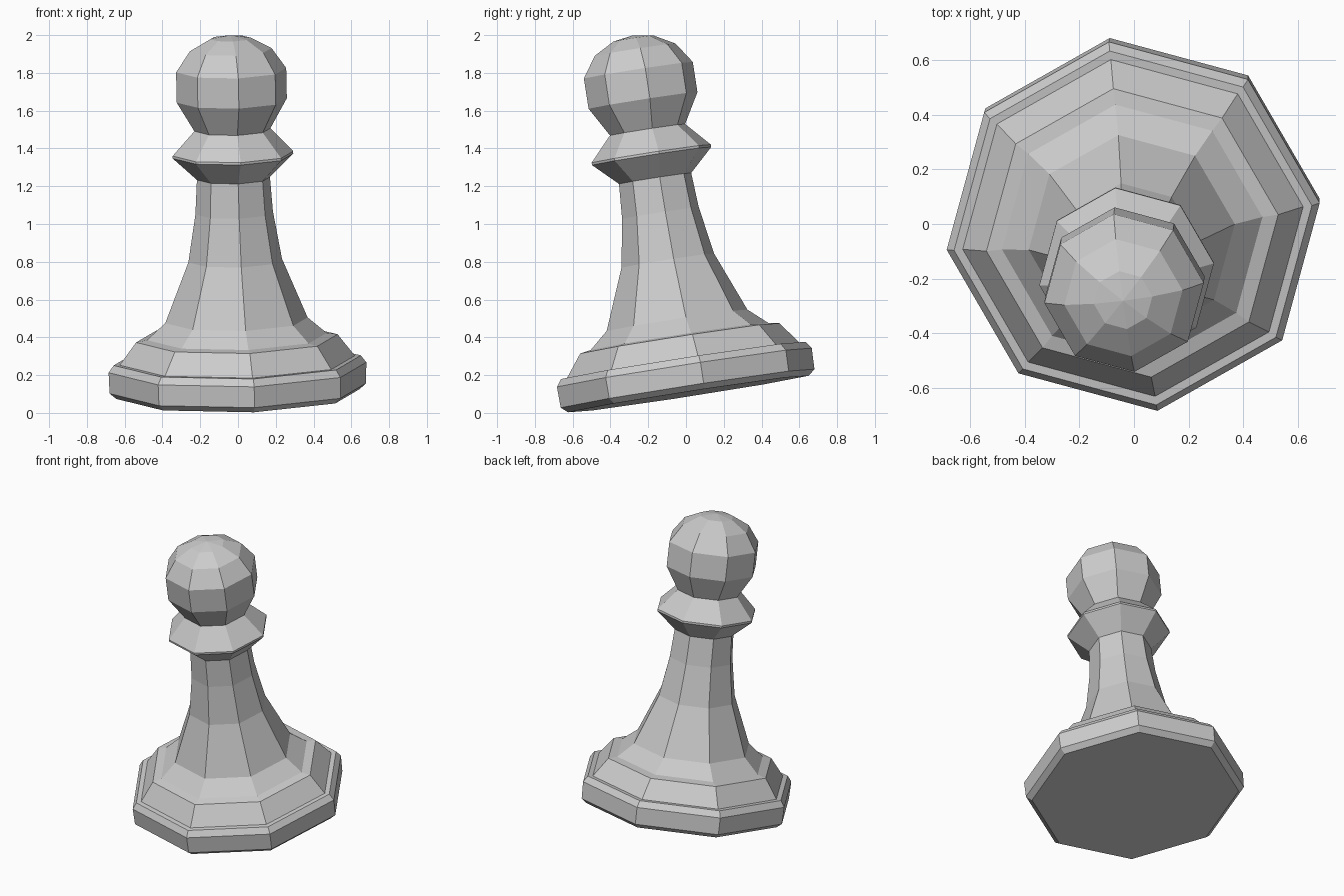
import bpy
import bmesh
import math
from mathutils import Matrix, Vector

cube = bpy.data.objects.get("Cube")
if cube:
    bpy.data.objects.remove(cube, do_unlink=True)

SIDES = 8
TURN = math.radians(7.4)

stone = bpy.data.materials.new("plain_grey")
stone.use_nodes = True
grey = (0.6, 0.6, 0.6, 1)
stone.diffuse_color = grey
stone.node_tree.nodes["Principled BSDF"].inputs["Base Color"].default_value = grey

# The whole piece leans forward and slightly sideways
lean = (Matrix.Translation((0, 0.013, 0.1))
        @ Matrix.Rotation(math.radians(8.8), 4, "X")
        @ Matrix.Rotation(math.radians(-1.2), 4, "Y"))


def lathe(name, profile, cap_bottom=False):
    """Turn a (radius, height) profile into a faceted part."""
    bm = bmesh.new()
    rings = []
    for radius, height in profile:
        ring = []
        for i in range(SIDES):
            a = TURN + math.tau * i / SIDES
            ring.append(bm.verts.new(Vector((radius * math.cos(a), radius * math.sin(a), height))))
        rings.append(ring)
    for low, high in zip(rings, rings[1:]):
        for i in range(SIDES):
            j = (i + 1) % SIDES
            bm.faces.new((low[i], low[j], high[j], high[i]))
    if cap_bottom:
        bm.faces.new(rings[0][::-1])
    bmesh.ops.remove_doubles(bm, verts=bm.verts, dist=0.0005)
    mesh = bpy.data.meshes.new(name)
    bm.to_mesh(mesh)
    bm.free()
    mesh.materials.append(stone)
    obj = bpy.data.objects.new(name, mesh)
    obj.matrix_world = lean
    bpy.context.collection.objects.link(obj)
    return obj


# Stepped foot with a bevelled rim
lathe("base", [(0.65, 0), (0.685, 0.03), (0.688, 0.142), (0.66, 0.18),
               (0.628, 0.18), (0.538, 0.298), (0.48, 0.308)], cap_bottom=True)

# Flared stem
lathe("stem", [(0.48, 0.308), (0.38, 0.395), (0.25, 0.715), (0.207, 0.97), (0.195, 1.155)])

# Sharp collar
lathe("collar", [(0.195, 1.155), (0.322, 1.275), (0.322, 1.288), (0.203, 1.416)])

# Faceted ball head
lathe("head", [(0.203, 1.416), (0.294, 1.573), (0.294, 1.735),
               (0.218, 1.845), (0.108, 1.905), (0, 1.922)])
